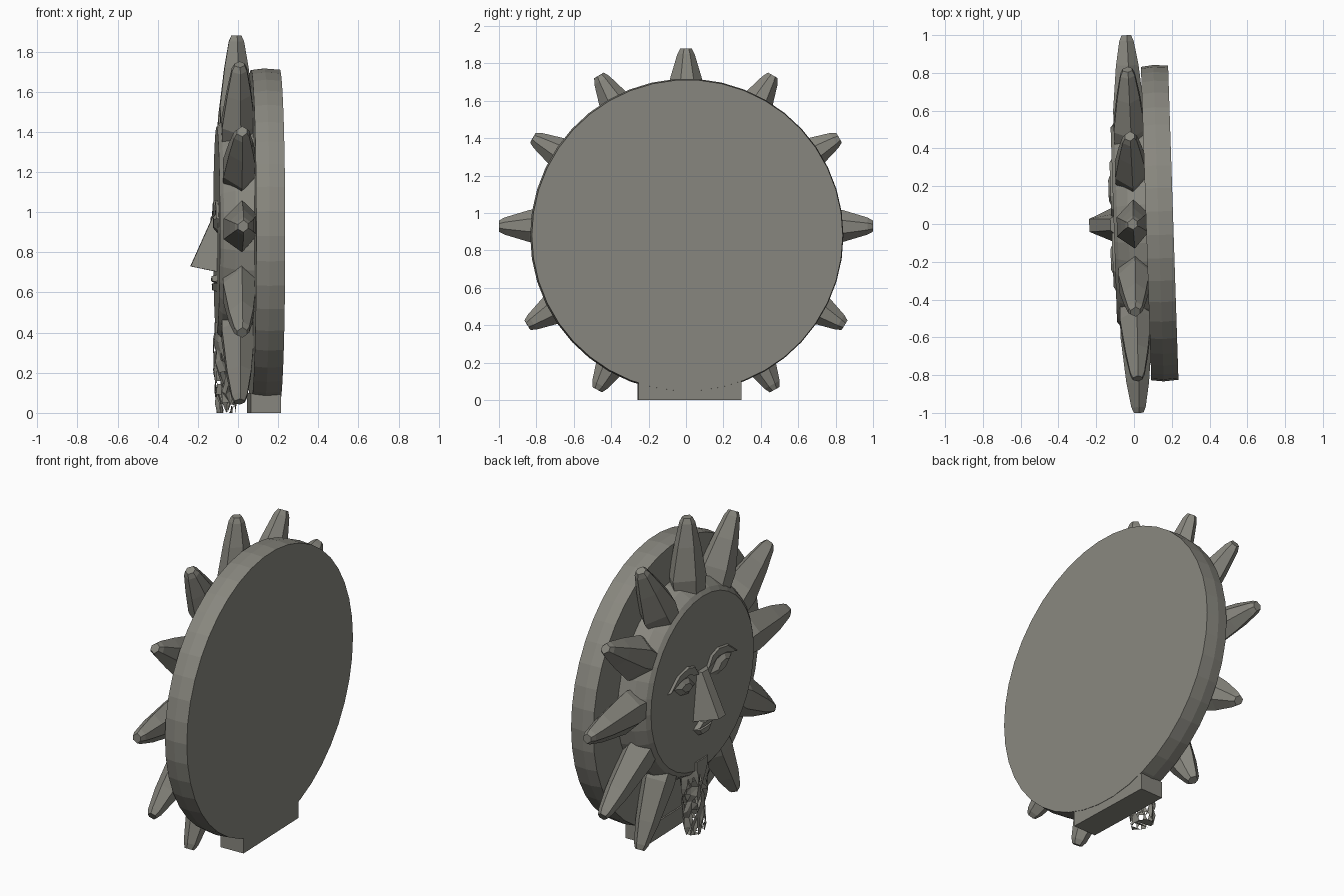
import bpy, bmesh, math, random
from mathutils import Vector

if "Cube" in bpy.data.objects:
    bpy.data.objects.remove(bpy.data.objects["Cube"])

random.seed(4)
TILT = 0.033          # whole plaque is turned slightly about z
CZ = 0.93             # height of the sun's centre
FACE_Z = 0.91         # height of the face disc's centre

stone = bpy.data.materials.new("dark_stone")
stone.diffuse_color = (0.247, 0.242, 0.211, 1)
stone.use_nodes = True
stone.node_tree.nodes["Principled BSDF"].inputs["Base Color"].default_value = stone.diffuse_color


def make(name, bm):
    bmesh.ops.recalc_face_normals(bm, faces=bm.faces)
    me = bpy.data.meshes.new(name)
    bm.to_mesh(me)
    bm.free()
    me.materials.append(stone)
    ob = bpy.data.objects.new(name, me)
    ob.rotation_euler.z = TILT
    bpy.context.collection.objects.link(ob)
    return ob


def loft(rings):
    """Skin equal-length closed rings of points and cap both ends."""
    bm = bmesh.new()
    rows = [[bm.verts.new(p) for p in ring] for ring in rings]
    n = len(rows[0])
    for a, b in zip(rows, rows[1:]):
        for i in range(n):
            j = (i + 1) % n
            bm.faces.new((a[i], a[j], b[j], b[i]))
    bm.faces.new(rows[0])
    bm.faces.new(rows[-1])
    return bm


def wheel(profile, n, cz):
    """Round body about the x axis from (x, radius) pairs."""
    return loft([[(x, r * math.cos(math.tau * i / n), cz + r * math.sin(math.tau * i / n))
                  for i in range(n)] for x, r in profile])


def ray(angle, sections, cx=-0.008):
    """Faceted spike; sections are (radius, half width, half depth)."""
    out = Vector((0, math.sin(angle), math.cos(angle)))
    side = Vector((0, math.cos(angle), -math.sin(angle)))
    shape = [(1, 0.1), (0.45, 1), (-0.35, 1), (-1, 0.1), (-0.5, -1), (0.3, -1)]
    rings = []
    for r, w, d in sections:
        c = Vector((cx, 0, CZ)) + out * r
        rings.append([c + side * (w * s) + Vector((d * t, 0, 0)) for s, t in shape])
    return loft(rings)


def relief(name, outline, height, inset=0.45):
    """Raised facial feature from a (y, z) outline."""
    cy = sum(p[0] for p in outline) / len(outline)
    cz = sum(p[1] for p in outline) / len(outline)
    top = [(-0.107 - height, cy + (y - cy) * inset, cz + (z - cz) * inset) for y, z in outline]
    return make(name, loft([[(-0.095, y, z) for y, z in outline], top]))


# Thick round backing plate and its flat foot
make("backing_disc", wheel([(0.064, 0.83), (0.13, 0.838), (0.208, 0.832)], 42, 0.88))
make("foot", loft([[(x, -0.26, 0), (x, 0.29, 0), (x, 0.29, 0.10), (x, -0.26, 0.10)]
                   for x in (0.055, 0.206)]))

# Face body with bevelled rim
make("face_disc", wheel([(0.075, 0.59), (-0.03, 0.575), (-0.088, 0.54), (-0.107, 0.515)], 36, FACE_Z))

# Whole rays as angle in degrees and tip radius, mirrored; the lower ones are longer
rays = [(0, 0.95), (180, 0)]
for a, tip in ((30, 0.93), (60, 0.945), (90, 1.0), (122, 1.0), (151.5, 0.995)):
    rays += [(a, tip), (-a, tip)]
for k, (a, tip) in enumerate(rays):
    if tip:
        make(f"ray_{k}", ray(math.radians(a), [
            (0.46, 0.10, 0.08), (0.60, 0.13, 0.083), (tip - 0.16, 0.085, 0.06),
            (tip - 0.03, 0.046, 0.038), (tip, 0.03, 0.025)]))

# Bottom ray, tattered and full of holes
bm = ray(math.pi, [(0.48, 0.13, 0.055), (0.62, 0.14, 0.055),
                   (0.78, 0.11, 0.052), (0.93, 0.08, 0.045)], -0.06)
bmesh.ops.subdivide_edges(bm, edges=bm.edges, cuts=2, use_grid_fill=True)
bmesh.ops.triangulate(bm, faces=bm.faces)
for v in bm.verts:
    if 0.02 < v.co.z < 0.36:
        v.co += Vector([random.uniform(-0.01, 0.01) for _ in range(3)])
holes = [f for f in bm.faces if f.calc_center_median().z < 0.33 and random.random() < 0.3]
bmesh.ops.delete(bm, geom=holes, context='FACES')
make("tattered_ray", bm)

# Wedge nose
make("nose", loft([
    [(-0.09, -0.06, 1.0), (-0.09, 0.06, 1.0), (-0.125, 0.03, 0.98), (-0.125, -0.03, 0.98)],
    [(-0.09, -0.10, 0.70), (-0.09, 0.10, 0.70), (-0.237, 0.034, 0.73), (-0.237, -0.034, 0.73)]]))

# Eyes and arched brows on both sides
for s, side in ((1, "left"), (-1, "right")):
    relief(f"eye_{side}", [(s * y, z) for y, z in (
        (0.05, 0.92), (0.13, 1.0), (0.23, 1.015), (0.32, 0.98), (0.23, 0.90), (0.13, 0.88))], 0.022, 0.4)
    relief(f"brow_{side}", [(s * y, z) for y, z in (
        (0.02, 0.97), (0.07, 1.04), (0.15, 1.065), (0.26, 1.045), (0.37, 0.96),
        (0.25, 1.0), (0.14, 1.01), (0.07, 0.98))], 0.012, 0.8)

# Lips
relief("upper_lip", [(-0.11, 0.65), (-0.04, 0.69), (0, 0.68), (0.04, 0.69), (0.11, 0.65), (0, 0.645)], 0.025, 0.6)
relief("lower_lip", [(-0.10, 0.652), (0, 0.647), (0.10, 0.652), (0.05, 0.60), (-0.05, 0.60)], 0.022, 0.6)
